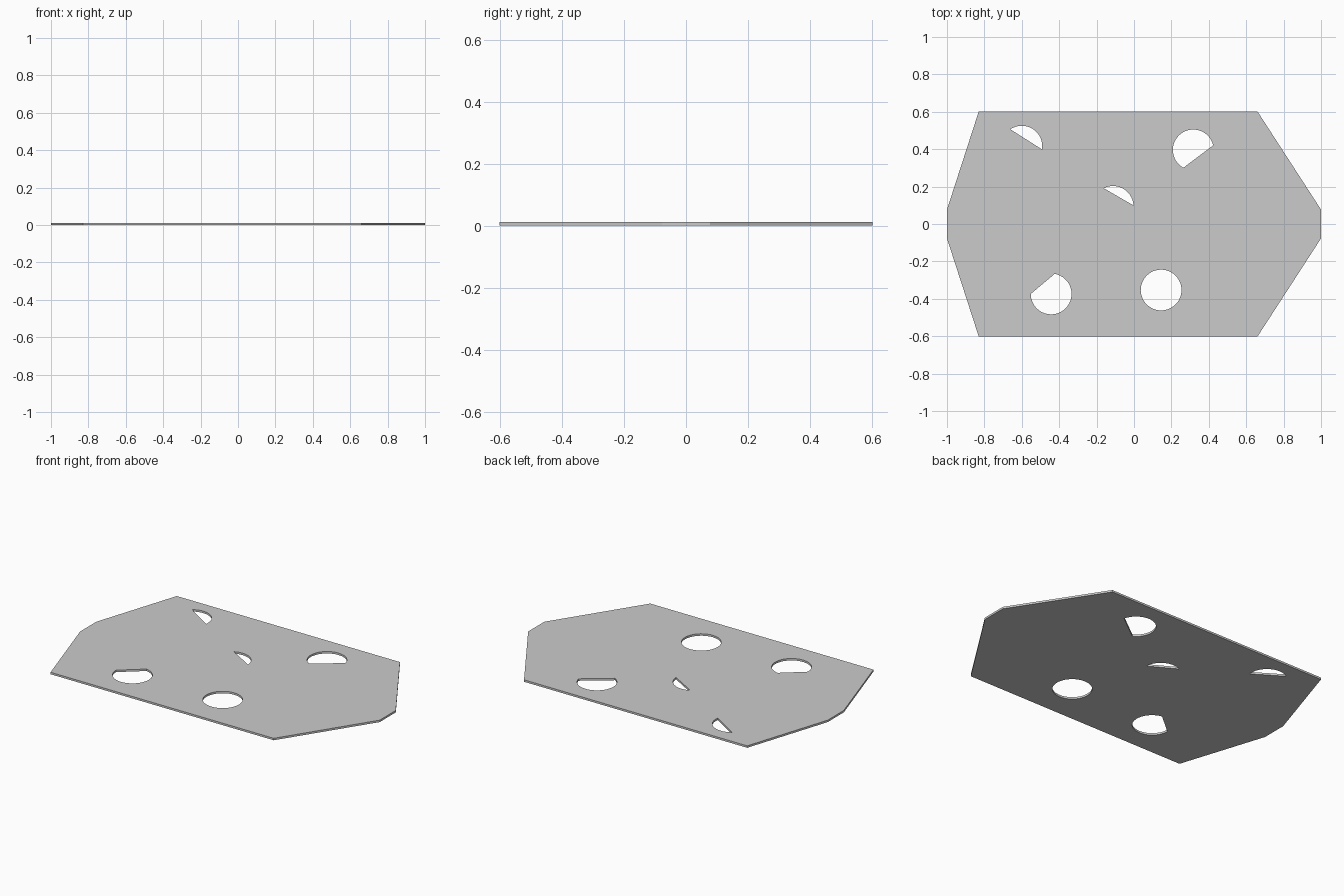
import bpy, bmesh
from math import radians, cos, sin

if "Cube" in bpy.data.objects:
    bpy.data.objects.remove(bpy.data.objects["Cube"])

THICK = 0.012
R = 0.109

curve = bpy.data.curves.new("plate_profile", 'CURVE')
curve.dimensions = '2D'
curve.fill_mode = 'BOTH'
curve.extrude = THICK / 2


def add_loop(points):
    s = curve.splines.new('POLY')
    s.points.add(len(points) - 1)
    for p, (x, y) in zip(s.points, points):
        p.co = (x, y, 0, 1)
    s.use_cyclic_u = True


def arc(cx, cy, start, end, n=48):
    return [(cx + R * cos(radians(start + (end - start) * i / n)),
             cy + R * sin(radians(start + (end - start) * i / n)))
            for i in range(n + 1)]


# Outline, mirrored across y = 0
half = [(1, 0.077), (0.66, 0.602), (-0.83, 0.602), (-1, 0.077)]
add_loop(half + [(x, -y) for x, y in reversed(half)])

# Round hole and four holes cut off by a chord: centre, start and end angle
add_loop(arc(0.145, -0.353, 0, 360)[:-1])
for hole in [(0.317, 0.396, 13, 241), (-0.443, -0.374, 180, 440),
             (-0.60, 0.416, -9, 124), (-0.112, 0.094, 3, 117)]:
    add_loop(arc(*hole))

# Turn the filled profile into a clean mesh plate standing on z = 0
temp = bpy.data.objects.new("profile", curve)
bpy.context.collection.objects.link(temp)
deps = bpy.context.evaluated_depsgraph_get()
mesh = bpy.data.meshes.new_from_object(temp.evaluated_get(deps))
bpy.data.objects.remove(temp)

bm = bmesh.new()
bm.from_mesh(mesh)
bmesh.ops.remove_doubles(bm, verts=bm.verts, dist=1e-5)
bmesh.ops.translate(bm, verts=bm.verts, vec=(0, 0, THICK / 2))
bmesh.ops.recalc_face_normals(bm, faces=bm.faces)
for f in bm.faces:
    f.smooth = False
bm.to_mesh(mesh)
bm.free()

plate = bpy.data.objects.new("plate", mesh)
bpy.context.collection.objects.link(plate)
